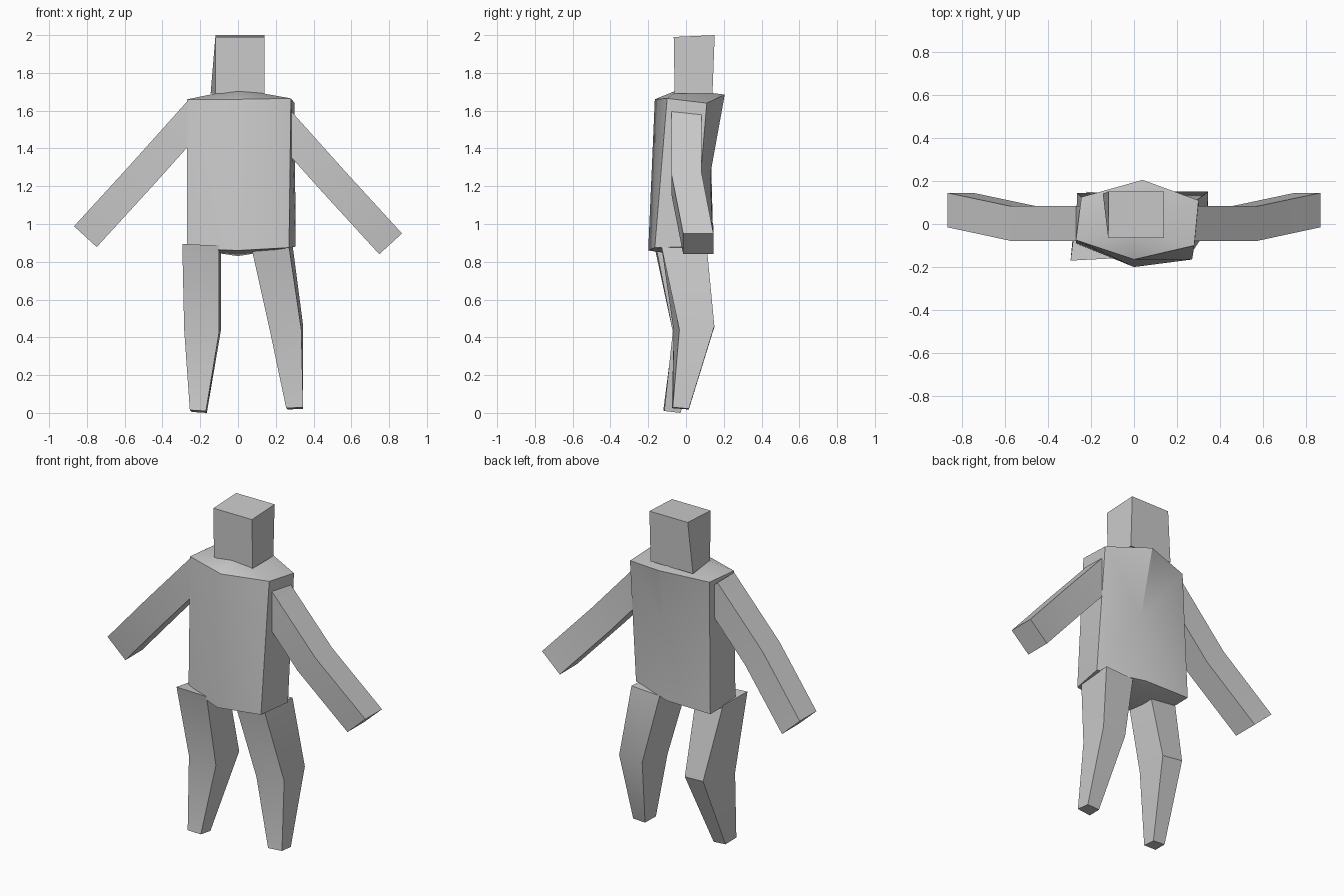
import bpy

grey = bpy.data.materials.new("plain_grey")
grey.diffuse_color = (0.6, 0.6, 0.6, 1)


def make(name, verts, faces, angle=0.5):
    mesh = bpy.data.meshes.new(name)
    mesh.from_pydata(verts, [], faces)
    mesh.materials.append(grey)
    obj = bpy.data.objects.new(name, mesh)
    bpy.context.collection.objects.link(obj)
    bpy.ops.object.select_all(action='DESELECT')
    obj.select_set(True)
    bpy.context.view_layer.objects.active = obj
    bpy.ops.object.mode_set(mode='EDIT')
    bpy.ops.mesh.select_all(action='SELECT')
    bpy.ops.mesh.normals_make_consistent(inside=False)
    bpy.ops.object.mode_set(mode='OBJECT')
    bpy.ops.object.shade_smooth_by_angle(angle=angle)
    return obj


def loft(name, rings):
    """Skin a stack of four-sided rings and cap both ends."""
    verts = [v for ring in rings for v in ring]
    faces = [(0, 1, 2, 3), tuple(range(len(verts) - 4, len(verts)))]
    for r in range(len(rings) - 1):
        for i in range(4):
            a, b = r * 4 + i, r * 4 + (i + 1) % 4
            faces.append((a, b, b + 4, a + 4))
    return make(name, verts, faces)


# Torso: six-sided rings, pointed neck and hips, pinched back
top = [(0, -0.165, 1.66), (0.28, -0.10, 1.665), (0.30, 0.11, 1.64),
       (0.04, 0.205, 1.685), (-0.245, 0.125, 1.66), (-0.27, -0.075, 1.66)]
bottom = [(0, -0.20, 0.86), (0.27, -0.165, 0.875), (0.305, 0.045, 0.88),
          (0.03, 0.14, 0.87), (-0.265, 0.145, 0.87), (-0.27, -0.09, 0.87)]
neck, hip, back = (0, -0.03, 1.715), (0, 0, 0.83), (0.06, 0.13, 1.27)
faces = []
for i in range(6):
    j = (i + 1) % 6
    faces += [(i, j, 12), (6 + j, 6 + i, 13)]
    if i not in (2, 3):
        faces += [(6 + i, 6 + j, i), (6 + j, j, i)]
rim = [2, 3, 4, 10, 9, 8]
faces += [(rim[k], rim[(k + 1) % 6], 14) for k in range(6)]
make("torso", top + bottom + [neck, hip, back], faces)

# Head: slightly turned block
loft("head", [
    [(-0.12, -0.06, 1.69), (0.14, -0.06, 1.69), (0.14, 0.14, 1.69), (-0.145, 0.14, 1.69)],
    [(-0.12, -0.065, 1.99), (0.14, -0.065, 1.99), (0.14, 0.152, 2.0), (-0.118, 0.152, 2.0)]])


# Arms: shoulder, elbow and hand sections, upper edge to lower edge
def arm(name, side, lift):
    rings = []
    for x, z, y0, y1 in ((0.27, 1.61, -0.078, 0.083),
                         (0.575, 1.27, -0.078, 0.083),
                         (0.868, 0.95, -0.015, 0.145)):
        rings.append([(side * x, y0, z + lift), (side * x, y1, z + lift),
                      (side * (x - 0.12), y1, z + lift - 0.11),
                      (side * (x - 0.12), y0, z + lift - 0.11)])
    loft(name, rings)


arm("right_arm", 1, 0)
arm("left_arm", -1, 0.038)

# Legs: thigh, knee and ankle sections
loft("left_leg", [
    [(-0.295, -0.17, 0.895), (-0.10, -0.16, 0.885), (-0.09, 0.04, 0.85), (-0.27, 0.03, 0.88)],
    [(-0.285, -0.065, 0.44), (-0.10, -0.07, 0.43), (-0.09, 0.14, 0.44), (-0.22, 0.15, 0.45)],
    [(-0.255, -0.12, 0.015), (-0.17, -0.115, 0.01), (-0.165, -0.03, 0.0), (-0.245, -0.03, 0.005)]])
loft("right_leg", [
    [(0.07, -0.13, 0.88), (0.27, -0.13, 0.88), (0.29, 0.11, 0.88), (0.10, 0.11, 0.87)],
    [(0.17, -0.065, 0.43), (0.335, -0.035, 0.44), (0.345, 0.15, 0.46), (0.19, 0.15, 0.455)],
    [(0.255, -0.075, 0.025), (0.345, -0.07, 0.03), (0.345, 0.015, 0.022), (0.265, 0.015, 0.018)]])
